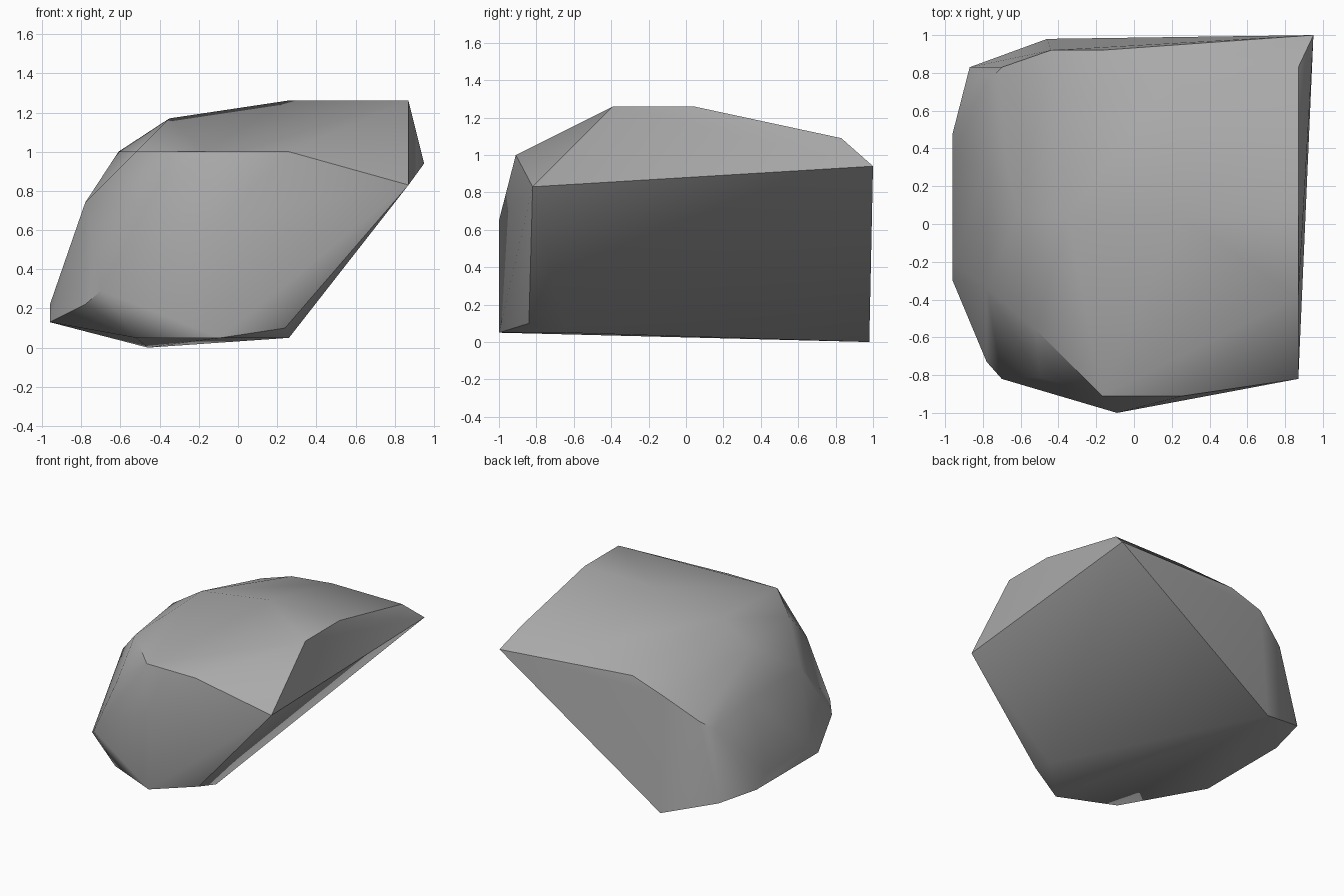
import bpy, bmesh, math

cube = bpy.data.objects.get("Cube")
if cube:
    bpy.data.objects.remove(cube, do_unlink=True)

# Stone colour
stone = bpy.data.materials.new("stone_grey")
stone.use_nodes = True
grey = (0.4, 0.4, 0.4, 1)
stone.diffuse_color = grey
stone.node_tree.nodes["Principled BSDF"].inputs["Base Color"].default_value = grey

# Corner points of the boulder, grouped by side
underside = [(-.46, .98, 0), (.26, -.65, .05), (.24, -.84, .1),
             (-.09, -1, .05), (-.52, -.81, .05)]
front = [(-.09, -1, .65), (-.17, -.91, 1), (.26, -.91, 1), (-.5, -.81, .74),
         (-.7, -.82, .29), (-.78, -.73, .22)]
left_slope = [(-.96, -.3, .13), (-.96, .48, .13), (-.96, -.2, .22), (-.96, .35, .22),
              (-.78, -.34, .74), (-.78, .3, .74), (-.61, .05, 1), (-.52, -.56, 1)]
back = [(-.87, .83, .13), (-.78, .75, .67), (-.7, .83, .74),
        (-.44, .92, .91), (-.17, .92, 1)]
crown = [(-.35, .04, 1.17), (.25, .04, 1.26), (.25, .83, 1.09), (.87, .83, 1.09),
         (.87, .04, 1.26), (.87, -.39, 1.26)]
overhang = [(.95, 1, .94), (.87, -.82, .83)]

# Wrap the corners in one faceted convex body
bm = bmesh.new()
for corner in underside + front + left_slope + back + crown + overhang:
    bm.verts.new(corner)
hull = bmesh.ops.convex_hull(bm, input=bm.verts[:])
loose = [v for v in bm.verts if not v.link_faces]
bmesh.ops.delete(bm, geom=loose, context='VERTS')
bmesh.ops.dissolve_limit(bm, angle_limit=math.radians(1),
                         verts=bm.verts[:], edges=bm.edges[:])
bmesh.ops.recalc_face_normals(bm, faces=bm.faces[:])

mesh = bpy.data.meshes.new("boulder")
bm.to_mesh(mesh)
bm.free()
mesh.materials.append(stone)
boulder = bpy.data.objects.new("boulder", mesh)
bpy.context.collection.objects.link(boulder)

# Soft facets with crisp main ridges
bpy.ops.object.select_all(action='DESELECT')
boulder.select_set(True)
bpy.context.view_layer.objects.active = boulder
bpy.ops.object.shade_smooth_by_angle(angle=math.radians(35))
